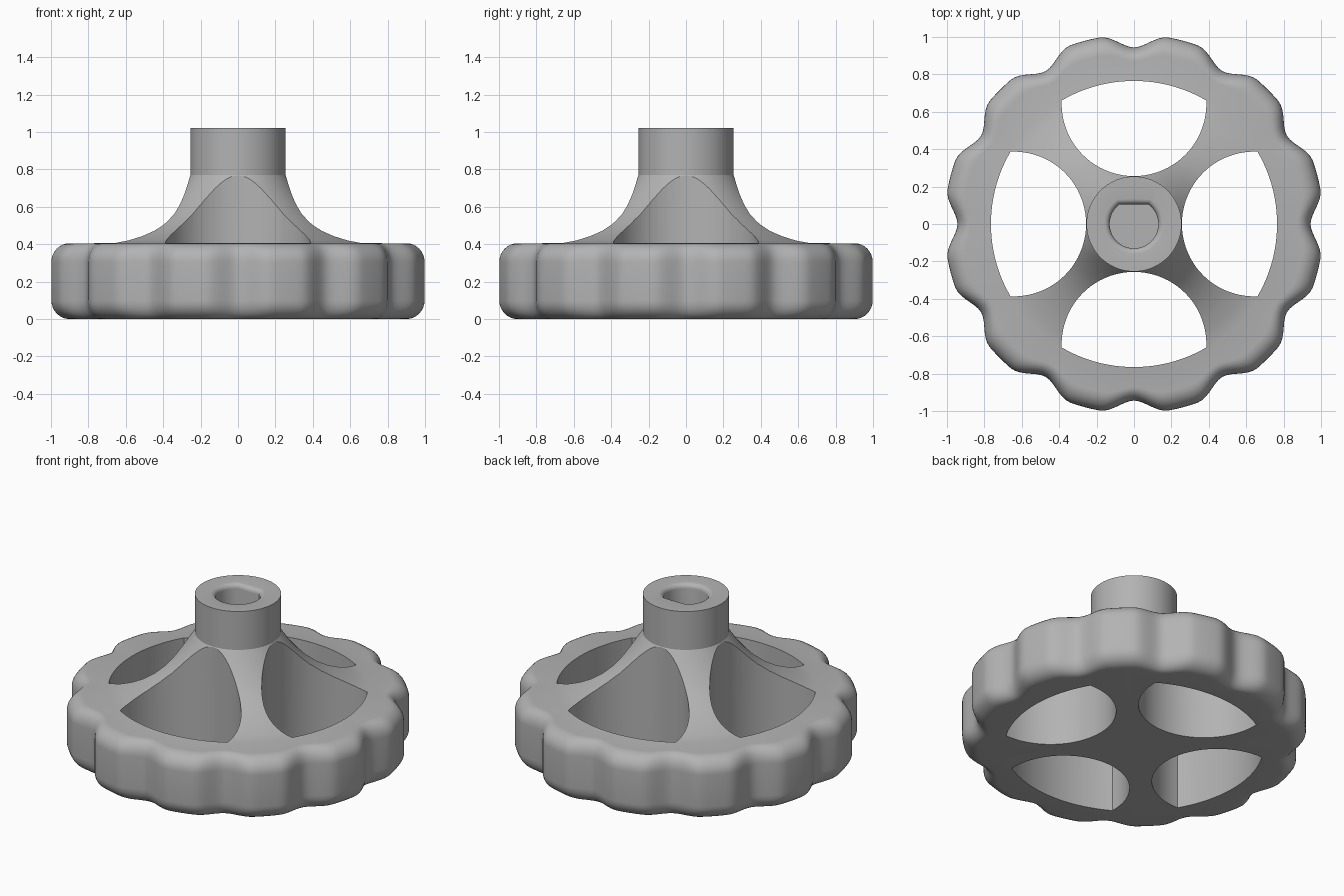
import bpy, bmesh, math
from math import sin, cos, pi, radians

if "Cube" in bpy.data.objects:
    bpy.data.objects.remove(bpy.data.objects["Cube"])

SEG = 240
angles = [2 * pi * i / SEG for i in range(SEG)]

grey = bpy.data.materials.new("plain grey")
grey.diffuse_color = (0.45, 0.45, 0.45, 1)
grey.use_nodes = True
grey.node_tree.nodes["Principled BSDF"].inputs["Base Color"].default_value = grey.diffuse_color


def make_object(name, bm):
    bmesh.ops.recalc_face_normals(bm, faces=bm.faces)
    mesh = bpy.data.meshes.new(name)
    bm.to_mesh(mesh)
    bm.free()
    ob = bpy.data.objects.new(name, mesh)
    bpy.context.collection.objects.link(ob)
    mesh.materials.append(grey)
    return ob


def loft(name, rings):
    """Skin stacked rings (lists of points) and cap both ends."""
    bm = bmesh.new()
    loops = [[bm.verts.new(p) for p in ring] for ring in rings]
    for a, b in zip(loops, loops[1:]):
        n = len(a)
        for i in range(n):
            j = (i + 1) % n
            bm.faces.new((a[i], a[j], b[j], b[i]))
    bm.faces.new(loops[0])
    bm.faces.new(loops[-1])
    return make_object(name, bm)


def ring(radius, z):
    return [(radius(a) * cos(a), radius(a) * sin(a), z) for a in angles]


def circle(r, z):
    return ring(lambda a: r, z)


# Grip outline: twelve broad lobes parted by shallow scoops
def grip(inset):
    def radius(a):
        d = abs((a + radians(15)) % radians(30) - radians(15))
        t = min(d / radians(10.5), 1)
        depth = 0.07 * (1 - 4 * inset)
        return 1.014 - inset - depth * (1 - t * t * (3 - 2 * t))
    return radius


# Shaft socket outline: a round hole with one flat
def socket(extra):
    def radius(a):
        s = sin(a)
        return min(0.13, 0.105 / s if s > 0 else 1) + extra
    return radius


FIL, TOP = 0.1, 0.405
quarter = [pi / 2 * i / 8 for i in range(9)]
rings = []
# Rounded grip, bottom to top
for q in quarter:
    rings.append(ring(grip(FIL * (1 - sin(q))), FIL * (1 - cos(q))))
for q in quarter:
    rings.append(ring(grip(FIL * (1 - cos(q))), TOP - FIL * (1 - sin(q))))
# Flared cone up to the hub
flare = [(0.77, 0.405), (0.70, 0.42), (0.629, 0.443), (0.56, 0.471), (0.493, 0.507),
         (0.42, 0.56), (0.373, 0.608), (0.33, 0.66), (0.29, 0.715), (0.254, 0.77)]
rings += [circle(r, z) for r, z in flare]
# Hub and blind socket with a rounded lip
rings.append(circle(0.254, 1.02))
for i in range(6):
    q = pi / 2 * i / 5
    rings.append(ring(socket(0.03 * (1 - sin(q))), 1.02 - 0.03 * (1 - cos(q))))
rings.append(ring(socket(0), 0.5))
knob = loft("hand_wheel", rings)


# Window outline: round toward the hub, rim arc on the outside
def window(turn, z):
    c, r, outer = 0.643, 0.387, 0.765
    x = (outer ** 2 + c ** 2 - r ** 2) / (2 * c)
    y = math.sqrt(outer ** 2 - x ** 2)
    start, end = math.atan2(y, x - c), math.atan2(y, x)
    pts = []
    for i in range(41):
        a = start + (2 * pi - 2 * start) * i / 40
        pts.append((c + r * cos(a), r * sin(a)))
    for i in range(1, 24):
        a = -end + 2 * end * i / 24
        pts.append((outer * cos(a), outer * sin(a)))
    return [(px * cos(turn) - py * sin(turn), px * sin(turn) + py * cos(turn), z)
            for px, py in pts]


# Cut the four windows
for k in range(4):
    cutter = loft("window_cutter", [window(k * pi / 2, -0.2), window(k * pi / 2, 1.2)])
    cutter.hide_render = True
    mod = knob.modifiers.new("window", 'BOOLEAN')
    mod.operation = 'DIFFERENCE'
    mod.solver = 'EXACT'
    mod.object = cutter
    bpy.context.view_layer.objects.active = knob
    bpy.ops.object.modifier_apply(modifier=mod.name)
    bpy.data.objects.remove(cutter)

bpy.ops.object.select_all(action='DESELECT')
knob.select_set(True)
bpy.context.view_layer.objects.active = knob
bpy.ops.object.shade_smooth_by_angle(angle=radians(28))
